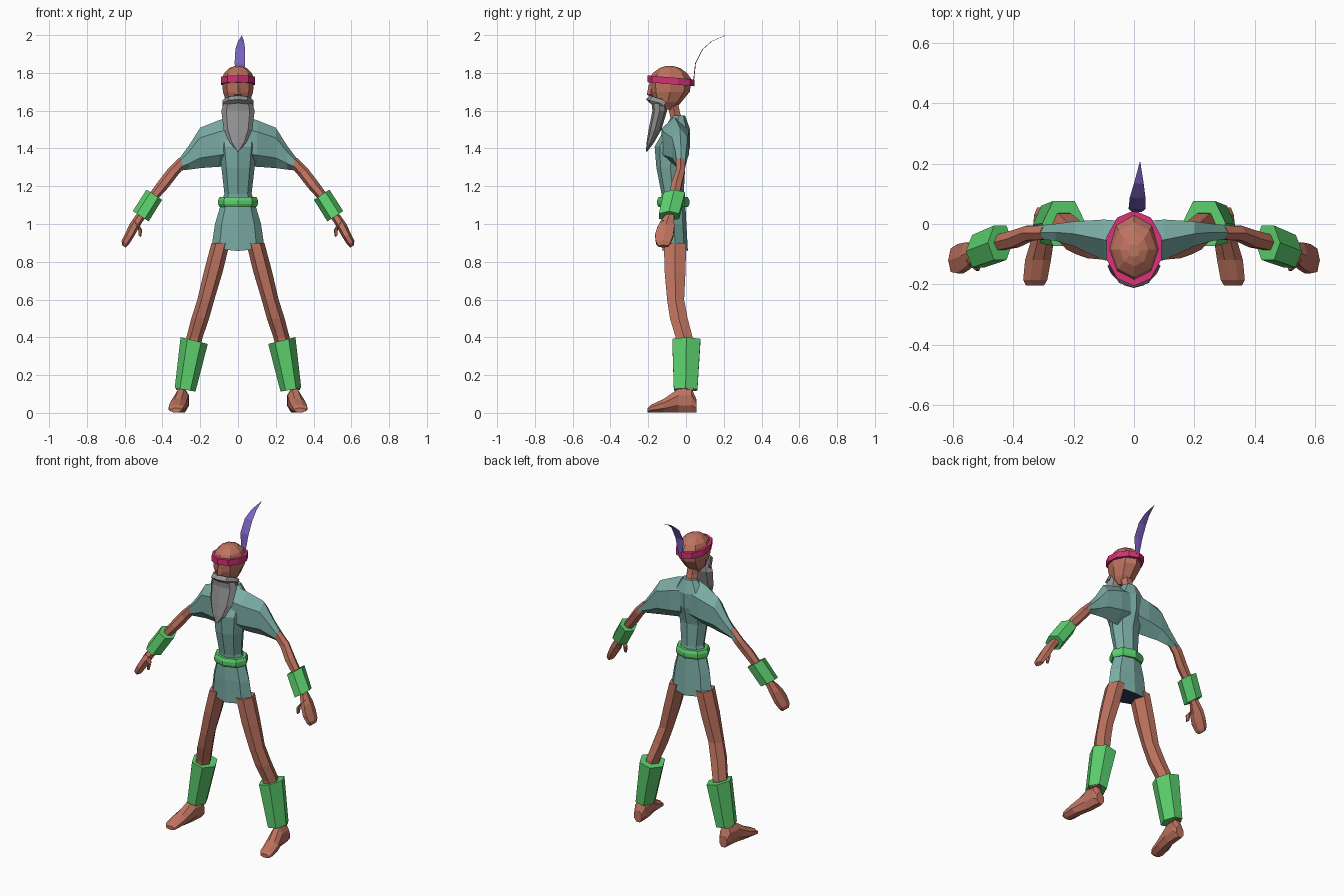
import bpy, bmesh, math
from mathutils import Vector


def material(name, r, g, b):
    def lin(c):
        c /= 255
        return c / 12.92 if c < 0.04045 else ((c + 0.055) / 1.055) ** 2.4
    m = bpy.data.materials.new(name)
    m.diffuse_color = (lin(r), lin(g), lin(b), 1)
    return m


SKIN = material("skin", 190, 115, 95)
TEAL = material("teal_cloth", 122, 172, 164)
GREEN = material("green_cuff", 92, 208, 110)
PINK = material("pink_band", 212, 48, 118)
GREY = material("grey_hair", 146, 146, 146)
PURPLE = material("purple_feather", 122, 98, 192)
NAVY = material("navy_cloth", 48, 58, 92)


def ring(c, u, v, n=6, phase=0.0):
    """Polygon around c with half axes u and v."""
    c, u, v = Vector(c), Vector(u), Vector(v)
    angles = [phase + math.tau * i / n for i in range(n)]
    return [c + u * math.cos(a) + v * math.sin(a) for a in angles]


def level(z, y0, y1, rx, n=8, cx=0.0, phase=0.0):
    """Horizontal ring between y0 and y1."""
    return ring((cx, (y0 + y1) / 2, z), (rx, 0, 0), (0, (y1 - y0) / 2, 0), n, phase)


def loft(name, rings, mat, mirror=False):
    """Skin a closed solid through the rings."""
    bm = bmesh.new()
    rows = [[bm.verts.new(p) for p in r] for r in rings]
    n = len(rows[0])
    for a, b in zip(rows, rows[1:]):
        for i in range(n):
            j = (i + 1) % n
            bm.faces.new((a[i], a[j], b[j], b[i]))
    bm.faces.new(rows[0])
    bm.faces.new(rows[-1])
    bmesh.ops.recalc_face_normals(bm, faces=bm.faces[:])
    me = bpy.data.meshes.new(name)
    bm.to_mesh(me)
    bm.free()
    me.materials.append(mat)
    ob = bpy.data.objects.new(name, me)
    bpy.context.collection.objects.link(ob)
    if mirror:
        ob.modifiers.new("mirror", "MIRROR").use_mirror_merge = False
    return ob


# Head, nose and neck
loft("head", [level(*r) for r in (
    (1.605, -.13, -.06, .03), (1.645, -.17, -.025, .063), (1.70, -.19, .02, .08),
    (1.765, -.195, .03, .085), (1.80, -.175, .005, .073), (1.825, -.14, -.03, .047),
    (1.836, -.11, -.065, .018))], SKIN)
loft("nose", [level(1.735, -.198, -.17, .01, 4), level(1.685, -.207, -.165, .02, 4),
              level(1.675, -.19, -.165, .012, 4)], SKIN)
loft("neck", [level(1.53, -.08, -.01, .042, 6), level(1.60, -.095, -.03, .036, 6),
              level(1.66, -.12, -.04, .04, 6)], SKIN)

# Headband, tilted down to the back
loft("headband", [ring((0, -.08, z), (.095, 0, 0), (0, .125, -.011), 10, math.pi / 2)
                  for z in (1.74, 1.776)], PINK)

# Beard and moustache
loft("beard", [level(*r) for r in (
    (1.665, -.185, -.105, .068), (1.60, -.178, -.10, .088), (1.50, -.198, -.13, .076),
    (1.43, -.209, -.17, .045), (1.385, -.212, -.204, .004))], GREY)
loft("moustache", [ring((x, y, z), (0, r, 0), (0, 0, r), 4) for x, y, z, r in (
    (0, -.192, 1.66, .02), (.05, -.175, 1.655, .02), (.083, -.12, 1.64, .016))],
    GREY, True)

# Feather: a thin curved blade
loft("feather", [ring((x, y, z), (w, 0, 0), (0, .002, 0), 4) for x, y, z, w in (
    (.01, .04, 1.755, .016), (.01, .05, 1.85, .028), (.012, .088, 1.925, .026),
    (.016, .135, 1.967, .016), (.02, .205, 1.997, .001))], PURPLE)

# Tunic body with a dipped hem and a dark underside
hem = level(.877, -.125, .01, .14)
for p in hem:
    p.z -= .02 * (1 - (p.x / .14) ** 2)
tunic = loft("tunic", [hem] + [level(*r) for r in (
    (1.0, -.127, .002, .122), (1.10, -.125, -.003, .092), (1.16, -.13, -.01, .072),
    (1.30, -.157, -.008, .088), (1.41, -.166, .022, .10), (1.50, -.115, .022, .10),
    (1.575, -.075, -.005, .045))], TEAL)
tunic.data.materials.append(NAVY)
for f in tunic.data.polygons:
    if f.normal.z < -.9:
        f.material_index = 1

# Wide hanging sleeves
loft("sleeve", [ring((x, (y0 + y1) / 2, (z0 + z1) / 2), (0, (y1 - y0) / 2, 0),
                     (0, 0, (z1 - z0) / 2), 6, math.pi / 2) for x, y0, y1, z0, z1 in (
    (.03, -.14, .02, 1.31, 1.57), (.10, -.13, .025, 1.303, 1.55),
    (.20, -.08, .015, 1.296, 1.51), (.26, -.06, .005, 1.288, 1.415),
    (.35, -.05, -.005, 1.278, 1.295))], TEAL, True)

# Belt
loft("belt", [level(z, -.145 - d, .01 + d, .098 + d) for z, d in (
    (1.09, 0), (1.105, .008), (1.125, .008), (1.143, 0))], GREEN)


def limb(x, y, z, r, ry, phase=0.0):
    """Ring square to the slanting arm."""
    return ring((x, y, z), (.84 * r, 0, .55 * r), (0, ry, 0), 6, phase)


# Arms, wrist cuffs, hands and thumbs
loft("arm", [limb(*r) for r in (
    (.29, -.03, 1.335, .028, .025), (.345, -.03, 1.275, .031, .028),
    (.395, -.05, 1.21, .031, .032), (.44, -.06, 1.155, .027, .03),
    (.525, -.09, 1.025, .024, .028))], SKIN, True)
loft("wrist_cuff", [limb(.443, -.062, 1.155, .049, .066),
                    limb(.515, -.09, 1.041, .05, .062)], GREEN, True)
loft("hand", [limb(*r) for r in (
    (.52, -.09, 1.035, .024, .03), (.552, -.105, .985, .026, .05),
    (.575, -.115, .94, .024, .056), (.598, -.12, .90, .021, .045),
    (.605, -.12, .882, .012, .03))], SKIN, True)
loft("thumb", [limb(*r) for r in (
    (.54, -.12, 1.01, .018, .018), (.518, -.14, .975, .013, .017),
    (.52, -.145, .935, .008, .012))], SKIN, True)

# Legs
loft("leg", [level(z, cy - ry, cy + ry, rx, 6, cx) for z, cx, cy, rx, ry in (
    (.90, .092, -.058, .048, .068), (.75, .13, -.058, .05, .064),
    (.60, .17, -.055, .045, .052), (.50, .20, -.038, .047, .054),
    (.40, .23, -.01, .043, .052), (.12, .296, .008, .033, .046))], SKIN, True)

# Shin cuffs
loft("shin_cuff", [ring((.232, .002, .383), (.072, 0, .018), (0, .086, 0)),
                   ring((.28, -.002, .122), (.055, 0, .009), (0, .072, 0))], GREEN, True)

# Feet, from heel to toe
loft("foot", [ring((cx, y, h / 2 + .003), (rx * 1.08, 0, 0), (0, 0, h * .54), 8, math.pi / 8)
              for y, cx, rx, h in (
    (.055, .295, .026, .07), (.03, .295, .036, .125), (-.04, .30, .037, .125),
    (-.12, .318, .043, .07), (-.185, .327, .04, .04), (-.203, .328, .03, .022))],
    SKIN, True)
